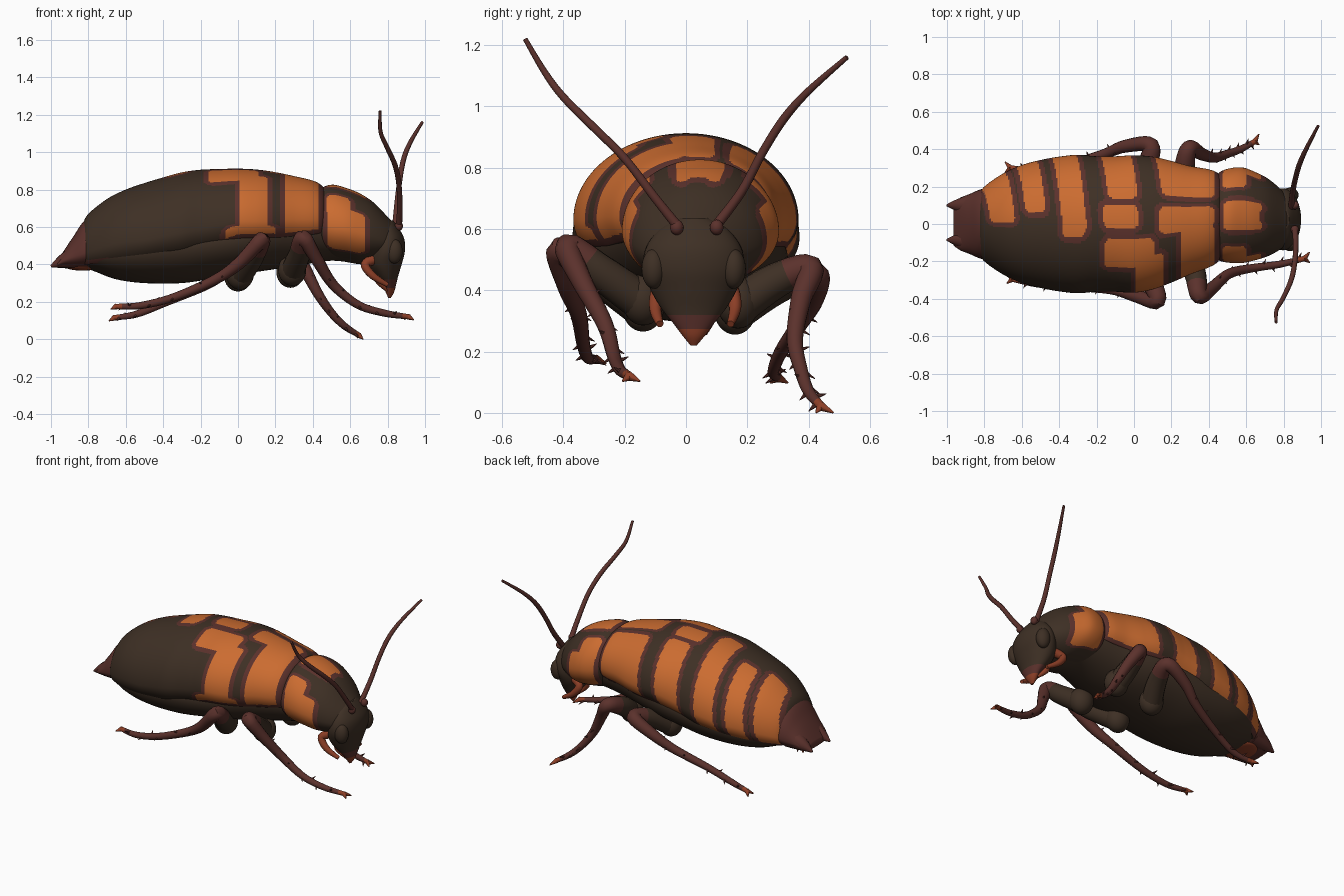
import bpy, bmesh, math
from mathutils import Vector
from math import sin, cos, pi

if "Cube" in bpy.data.objects:
    bpy.data.objects.remove(bpy.data.objects["Cube"])

def make_mat(name, rgb):
    m = bpy.data.materials.new(name)
    m.diffuse_color = (*rgb, 1)
    m.use_nodes = True
    m.node_tree.nodes["Principled BSDF"].inputs["Base Color"].default_value = m.diffuse_color
    return m

MATS = [make_mat("dark brown", (0.048, 0.029, 0.018)),
        make_mat("orange", (0.60, 0.150, 0.030)),
        make_mat("maroon", (0.105, 0.031, 0.025)),
        make_mat("rust red", (0.27, 0.05, 0.02))]
DARK, ORANGE, MAROON, RUST = range(4)

def spline(pts, n):
    """Catmull-Rom through tuples of any length."""
    out = []
    for i in range(len(pts) - 1):
        p0, p1, p2, p3 = (pts[max(0, min(len(pts) - 1, i + k))] for k in (-1, 0, 1, 2))
        for s in range(n):
            t = s / n
            out.append(tuple(b + .5 * t * (c - a + t * (2*a - 5*b + 4*c - d + t * (3*(b - c) + d - a)))
                             for a, b, c, d in zip(p0, p1, p2, p3)))
    out.append(tuple(pts[-1]))
    return out

class Part:
    """Collects lofted rings and turns them into one object."""
    def __init__(self, name):
        self.name, self.v, self.f, self.m = name, [], [], []

    def loft(self, rings, mat):
        base, n = len(self.v), len(rings[0])
        for r in rings:
            self.v += [tuple(p) for p in r]
        pick = mat if callable(mat) else (lambda i, j: mat)
        for i in range(len(rings) - 1):
            for j in range(n):
                k, a = (j + 1) % n, base + i * n
                self.f.append((a + j, a + k, a + n + k, a + n + j))
                self.m.append(pick(i, j))
        for i, start in ((0, base), (len(rings) - 2, base + (len(rings) - 1) * n)):
            self.f.append(tuple(range(start, start + n)))
            self.m.append(pick(i, n // 2))

    def tube(self, pts, mat, n=6, sides=12):
        """Sweep of (x, y, z, radius) points."""
        path = spline(pts, n)
        c = [Vector(p[:3]) for p in path]
        nor, rings = Vector((.31, .52, .8)), []
        for i, p in enumerate(path):
            t = (c[min(i + 1, len(c) - 1)] - c[max(i - 1, 0)]).normalized()
            nor = (nor - t * nor.dot(t)).normalized()
            b, r = t.cross(nor), max(p[3], .0008)
            rings.append([c[i] + r * (nor * cos(2*pi*j/sides) + b * sin(2*pi*j/sides)) for j in range(sides)])
        total = len(rings) - 1
        self.loft(rings, (lambda i, j: mat(i / total)) if callable(mat) else mat)

    def blob(self, c, r, mat):
        self.loft([[(c[0] + r[0]*sin(u)*cos(v), c[1] + r[1]*sin(u)*sin(v), c[2] + r[2]*cos(u))
                    for v in (2*pi*j/24 for j in range(24))]
                   for u in (.03 + (pi - .06)*i/16 for i in range(17))], mat)

    def build(self):
        me = bpy.data.meshes.new(self.name)
        me.from_pydata(self.v, [], self.f)
        for m in MATS:
            me.materials.append(m)
        me.polygons.foreach_set("material_index", self.m)
        bm = bmesh.new()
        bm.from_mesh(me)
        bmesh.ops.recalc_face_normals(bm, faces=bm.faces)
        bm.to_mesh(me)
        bm.free()
        ob = bpy.data.objects.new(self.name, me)
        bpy.context.collection.objects.link(ob)
        bpy.context.view_layer.objects.active = ob
        ob.select_set(True)
        bpy.ops.object.shade_smooth_by_angle(angle=math.radians(50))
        ob.select_set(False)

def body(name, stations, n, sides, patches=(), base=DARK, rim=False):
    """Loft of (x, half width, top, mid, bottom, floor, y centre) sections.
    patches: (x0, x1, a0, a1) boxes, a = degrees from the top towards +y."""
    st = spline(stations, n)
    rings = []
    for x, w, zt, zc, zb, zf, cy in st:
        rings.append([(x, cy + w*sin(a), max(zf, zc + (zt - zc if cos(a) > 0 else zc - zb)*cos(a)))
                      for a in (2*pi*j/sides - pi for j in range(sides))])
    def colour(i, j):
        x, a = (st[i][0] + st[i + 1][0]) / 2, 360 * (j + .5) / sides - 180
        d = 9
        for x0, x1, a0, a1 in patches:
            px = x + (.0007 * (abs(a) - 40) if a0 > -20 and x < .3 else 0)
            r = .035                      # corner rounding
            qx = abs(px - (x0 + x1)/2) - (x1 - x0)/2 + r
            qs = (abs(a - (a0 + a1)/2) - (a1 - a0)/2)*.0055 + r
            d = min(d, math.hypot(max(qx, 0), max(qs, 0)) + min(max(qx, qs), 0) - r)
        z = rings[i][j][2]
        if rim and z < st[i][5] + .022:
            return MAROON if z > st[i][5] else DARK
        return ORANGE if d < 0 else MAROON if d < .026 else base
    p = Part(name)
    p.loft(rings, colour)
    p.build()

# Wing shell: stripes on the left (+y), plain dark rear on the right
body("wing_shell", [
    (-.83, .15, .615, .45, .38, .40, 0), (-.80, .20, .67, .47, .36, .40, 0), (-.70, .27, .75, .50, .35, .41, 0),
    (-.60, .315, .80, .52, .35, .42, 0), (-.50, .342, .835, .53, .36, .43, 0), (-.40, .36, .865, .55, .37, .44, 0),
    (-.30, .37, .892, .57, .38, .455, 0), (-.20, .362, .906, .59, .40, .475, 0), (-.10, .362, .91, .61, .42, .50, 0),
    (0, .367, .912, .63, .44, .535, 0), (.10, .355, .907, .63, .45, .54, .005), (.20, .325, .893, .63, .46, .54, .012),
    (.30, .29, .872, .64, .47, .55, .02), (.40, .262, .848, .64, .48, .56, .03), (.45, .235, .82, .64, .49, .57, .035),
    (.48, .18, .78, .64, .5, .58, .04)], 12, 200, [
    (-.79, -.66, 1, 135), (-.60, -.49, 10, 135), (-.41, -.28, -11, 135),
    (-.15, .01, 22, 135), (-.19, .00, -4, 17),
    (-.16, .11, -40, -13), (.01, .16, -135, -28), (-.07, .20, -135, -98),
    (.14, .43, 25, 135), (.11, .43, -10, 14), (.25, .43, -135, -8)], rim=True)

# Belly and underside of the thorax
body("belly", [
    (-.84, .13, .50, .43, .39, 0, 0), (-.76, .21, .55, .45, .36, 0, 0), (-.65, .27, .6, .47, .32, 0, 0),
    (-.5, .31, .6, .48, .30, 0, 0), (-.3, .33, .6, .5, .30, 0, 0), (-.1, .33, .65, .52, .33, 0, 0),
    (.1, .31, .7, .55, .36, 0, .005), (.3, .25, .7, .58, .39, 0, .02), (.5, .20, .7, .58, .42, 0, .04),
    (.66, .16, .65, .54, .40, 0, .035), (.78, .1, .6, .5, .4, 0, .025)], 5, 48)

# Neck shield with three orange patches
body("neck_shield", [
    (.43, .20, .77, .62, .47, 0, .035), (.455, .235, .812, .61, .45, 0, .04), (.51, .252, .826, .60, .43, 0, .045),
    (.58, .255, .808, .59, .42, 0, .047), (.65, .235, .78, .57, .41, 0, .042), (.72, .205, .735, .55, .42, 0, .035),
    (.79, .155, .665, .53, .44, 0, .025), (.84, .10, .61, .52, .46, 0, .02), (.865, .04, .56, .51, .48, 0, .02)],
    10, 160, [
    (.48, .67, -19, 19), (.655, .685, -19, -5), (.655, .685, 5, 19),
    (.475, .60, 36, 75), (.48, .68, 60, 132), (.475, .60, -75, -40), (.48, .68, -132, -60)])

# Tail tip with two short prongs
body("tail_tip", [
    (-.74, .2, .68, .48, .38, 0, 0), (-.82, .185, .635, .46, .375, 0, 0), (-.88, .16, .55, .44, .375, 0, 0),
    (-.93, .14, .475, .42, .38, 0, 0), (-.965, .115, .42, .40, .382, 0, 0)], 5, 40, base=MAROON)
tail = Part("tail_prongs")
for y in (-.085, .1):
    tail.tube([(-.84, y, .45, .07), (-.93, y, .42, .04), (-1, y, .39, .006)], MAROON)
tail.blob((-.83, 0, .385), (.09, .11, .018), RUST)
tail.build()

# Head: loft running down to the mouth
head = Part("head")
prof = spline([(.635, .80, .03, .05), (.60, .80, .055, .11), (.54, .80, .088, .155), (.47, .795, .097, .165),
               (.40, .785, .09, .14), (.34, .795, .062, .105), (.29, .81, .035, .065), (.25, .812, .022, .035),
               (.22, .81, .006, .01)], 5)
head.loft([[(cx + rx*cos(t), .025 + ry*sin(t), z) for t in (2*pi*j/40 for j in range(40))]
           for z, cx, rx, ry in prof], lambda i, j: RUST if i > 31 else MAROON if i > 26 else DARK)
for s in (-1, 1):
    head.blob((.835, .025 + s*.13, .47), (.045, .04, .065), DARK)
    head.blob((.86, .035 + s*.065, .605), (.022, .022, .025), MAROON)
head.build()

# Mouth feelers
feelers = Part("mouth_feelers")
for s in (-1, 1):
    y = .03
    feelers.tube([(.74, y + s*.09, .43, .03), (.68, y + s*.12, .40, .024), (.72, y + s*.13, .34, .02),
                  (.80, y + s*.115, .29, .012)], RUST)
    feelers.tube([(.76, y + s*.04, .38, .03), (.75, y + s*.05, .32, .022), (.80, y + s*.03, .26, .01)], RUST)
feelers.build()

# Antennae
for name, pts in (
    ("right_antenna", [(.86, -.02, .60, .017), (.865, -.1, .70, .015), (.86, -.2, .83, .014), (.84, -.3, .93, .014),
                       (.795, -.4, 1.03, .013), (.762, -.46, 1.11, .011), (.76, -.525, 1.22, .008)]),
    ("left_antenna", [(.84, .09, .60, .017), (.85, .18, .72, .015), (.865, .25, .85, .014), (.885, .32, .96, .014),
                      (.92, .4, 1.05, .012), (.985, .525, 1.16, .008)])):
    p = Part(name)
    p.tube(pts, MAROON, 6, 10)
    p.build()

# Legs: thick thigh, bent knee, thin spiny shin and clawed foot
LEGS = {
    "right_front_leg": [(.29, -.14, .36), (.33, -.28, .46), (.35, -.385, .54), (.42, -.34, .43), (.51, -.265, .29),
                        (.64, -.235, .185), (.78, -.215, .14), (.91, -.185, .12)],
    "left_front_leg": [(.28, .17, .35), (.27, .29, .43), (.295, .405, .47), (.36, .375, .37), (.43, .355, .24),
                       (.50, .375, .14), (.57, .40, .07), (.645, .44, .022)],
    "right_rear_leg": [(.01, -.14, .34), (.08, -.28, .44), (.125, -.41, .53), (.01, -.385, .41), (-.12, -.35, .32),
                       (-.34, -.335, .225), (-.52, -.32, .18), (-.65, -.295, .175)],
    "left_rear_leg": [(.0, .16, .33), (.06, .29, .41), (.09, .42, .45), (-.05, .415, .37), (-.17, .37, .29),
                      (-.38, .31, .20), (-.54, .285, .135), (-.66, .3, .115)]}
RADII = (.065, .058, .044, .034, .027, .022, .019, .014)
for name, pts in LEGS.items():
    leg = Part(name)
    side = 1 if pts[0][1] > 0 else -1
    leg.blob((pts[0][0], pts[0][1], pts[0][2] + .01), (.075, .07, .085), DARK)
    leg.tube([(*p, r) for p, r in zip(pts, RADII)],
             lambda t: DARK if t < .17 else MAROON if t < .93 else RUST, 6, 14)
    way = (Vector(pts[7]) - Vector(pts[6])).normalized()
    for k, p in enumerate(spline(pts, 3)[10:21]):        # shin spines
        out = Vector((0, side if k % 2 else -side, -.5 if k % 3 else .6)).normalized()
        b = Vector(p)
        e = b + .042*out + .02*way
        e.z = max(e.z, .004)
        leg.tube([(*b, .012), (*e, .001)], MAROON, 1, 6)
    for s in (-1, 1):                                    # claws
        b = Vector(pts[7])
        e = b + way*.03 + Vector((0, s*.028, -.012))
        e.z = max(e.z, .001)
        leg.tube([(*b, .016), (*e, .003)], RUST, 1, 8)
    leg.build()
